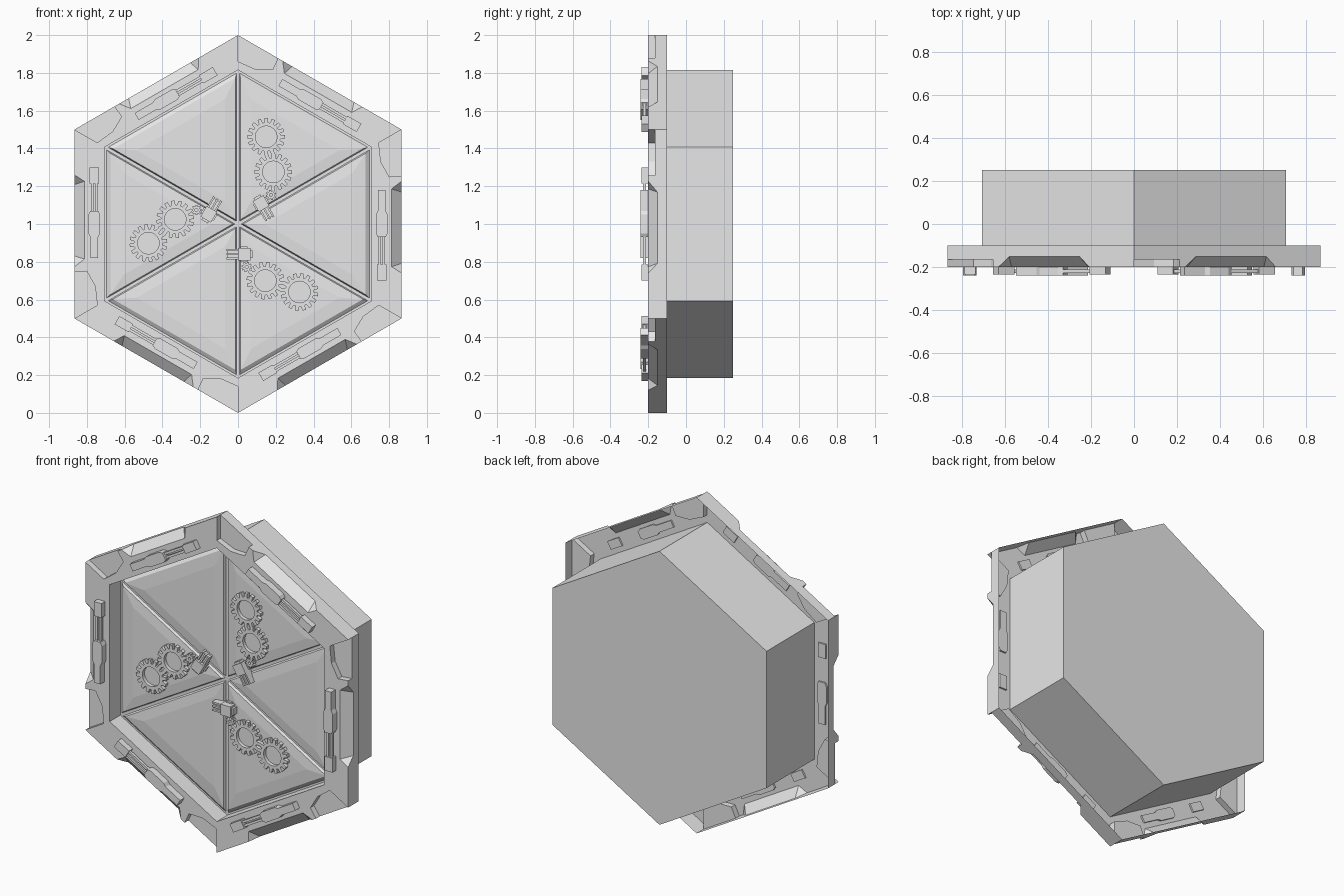
import bpy, bmesh, math
from mathutils import Matrix, Vector

if "Cube" in bpy.data.objects:
    bpy.data.objects.remove(bpy.data.objects["Cube"])

grey = bpy.data.materials.new("plain grey")
grey.use_nodes = True
grey.diffuse_color = (0.8, 0.8, 0.8, 1)
grey.node_tree.nodes["Principled BSDF"].inputs["Base Color"].default_value = (0.8, 0.8, 0.8, 1)

R_IN = 0.815            # radius of the well and the housing
APOTHEM = R_IN * math.cos(math.pi / 6)


def v3(p, h):
    """Front-plane point plus height towards the front."""
    return Vector((p[0], -h, p[1]))


def circle(r, n, start=90.0):
    a0 = math.radians(start)
    return [(r * math.cos(a0 - i * math.tau / n), r * math.sin(a0 - i * math.tau / n)) for i in range(n)]


def edge(s, t):
    """Point s along the first hexagon side from its corner, t inward."""
    c = math.cos(math.pi / 6)
    return (c * s - 0.5 * t, 1 - 0.5 * s - c * t)


def shift(pts, x, y, turn=0.0):
    c, s = math.cos(turn), math.sin(turn)
    return [(x + c * a - s * b, y + s * a + c * b) for a, b in pts]


def loft(bm, layers):
    """Skin matching loops, given as (points, height), with both ends capped."""
    loops = [[bm.verts.new(v3(p, h)) for p in pts] for pts, h in layers]
    n = len(loops[0])
    for a, b in zip(loops, loops[1:]):
        for i in range(n):
            bm.faces.new((a[i], a[(i + 1) % n], b[(i + 1) % n], b[i]))
    bm.faces.new(loops[0])
    bm.faces.new(loops[-1])


def prism(bm, pts, h0, h1):
    loft(bm, [(pts, h0), (pts, h1)])


def block(bm, s0, s1, t0, t1, h0, h1, place=lambda s, t: (s, t)):
    prism(bm, [place(s0, t0), place(s1, t0), place(s1, t1), place(s0, t1)], h0, h1)


def ring(bm, outer, inner, h0, h1):
    loops = [[bm.verts.new(v3(p, h)) for p in pts]
             for pts, h in ((outer, h0), (outer, h1), (inner, h1), (inner, h0))]
    n = len(outer)
    for a, b in zip(loops, loops[1:] + loops[:1]):
        for i in range(n):
            bm.faces.new((a[i], a[(i + 1) % n], b[(i + 1) % n], b[i]))


def to_mesh(name, bm):
    bmesh.ops.recalc_face_normals(bm, faces=bm.faces)
    mesh = bpy.data.meshes.new(name)
    bm.to_mesh(mesh)
    bm.free()
    mesh.materials.append(grey)
    return mesh


def place(name, mesh, copies=1):
    """Add copies turned evenly about the hexagon centre."""
    objs = []
    for k in range(copies):
        ob = bpy.data.objects.new(name if copies == 1 else f"{name}_{k + 1}", mesh)
        ob.location.z = 1
        ob.rotation_euler.y = k * math.tau / copies
        bpy.context.collection.objects.link(ob)
        objs.append(ob)
    return objs


# Frame: hexagonal ring with a corner step and an edge scoop on each side
bm = bmesh.new()
ring(bm, circle(1, 6), circle(R_IN, 6), 0.1, 0.2)
frame = place("frame", to_mesh("frame", bm))[0]

bm = bmesh.new()
step = [(-0.03, -0.052), (0.07, 0.121), (0.17, 0.11), (0.25, 0.066), (0.24, -0.052)]
scoop = [(0.25, -0.012, 0.212), (0.78, -0.012, 0.212), (0.335, -0.012, 0.14),
         (0.705, -0.012, 0.14), (0.31, 0.066, 0.212), (0.73, 0.066, 0.212)]
for k in range(6):
    part = bmesh.new()
    prism(part, [edge(s, t) for s, t in step], 0.165, 0.25)
    hull = [part.verts.new(v3(edge(s, t), h)) for s, t, h in scoop]
    bmesh.ops.convex_hull(part, input=hull)
    bmesh.ops.transform(part, matrix=Matrix.Rotation(k * math.pi / 3, 4, "Y"), verts=part.verts)
    piece = bpy.data.meshes.new("cut")
    part.to_mesh(piece)
    part.free()
    bm.from_mesh(piece)
    bpy.data.meshes.remove(piece)
cutter = place("frame_cutter", to_mesh("frame_cutter", bm))[0]
cutter.hide_render = True
cut = frame.modifiers.new("cuts", "BOOLEAN")
cut.operation = "DIFFERENCE"
cut.solver = "EXACT"
cut.object = cutter
bpy.context.view_layer.update()
result = bpy.data.meshes.new_from_object(frame.evaluated_get(bpy.context.evaluated_depsgraph_get()))
frame.modifiers.clear()
frame.data = result
bpy.data.objects.remove(cutter)

# The frame is a shell, open at the back
bm = bmesh.new()
bm.from_mesh(result)
back = [f for f in bm.faces if f.normal.y > 0.9 and f.calc_center_median().y > -0.101]
bmesh.ops.delete(bm, geom=back, context="FACES")
bm.to_mesh(result)
bm.free()

# Housing behind the frame
bm = bmesh.new()
prism(bm, circle(R_IN, 6), -0.25, 0.1)
place("housing", to_mesh("housing", bm))


# Six raised triangular panels with bevelled borders
def triangle(outer, spoke):
    a = APOTHEM - outer
    w = (a - 2 * spoke) * math.tan(math.pi / 6)
    return shift([(2 * spoke, 0), (a, w), (a, -w)], 0, 0, math.pi / 3)


bm = bmesh.new()
loft(bm, [(triangle(0.004, 0.006), 0.095), (triangle(0.03, 0.014), 0.115), (triangle(0.1, 0.07), 0.121)])
place("panel", to_mesh("panel", bm), 6)

# Actuators lying along the frame sides
bm = bmesh.new()
body = [(0.32, 0.021), (0.43, 0.021), (0.45, 0.031), (0.55, 0.031), (0.57, 0.021)]
outline = body + [(s, -t) for s, t in reversed(body)]
prism(bm, [edge(s, 0.105 + t) for s, t in outline], 0.19, 0.24)
block(bm, 0.715, 0.8, 0.08, 0.13, 0.19, 0.235, edge)
for t in (0.087, 0.109):
    block(bm, 0.56, 0.73, t, t + 0.014, 0.212, 0.228, edge)
place("actuator", to_mesh("actuator", bm), 6)


# Gears on every other panel
def gear_outline(root, tip, teeth):
    pts = []
    for i in range(teeth):
        for f, r in ((0.0, root), (0.3, root), (0.42, tip), (0.88, tip)):
            a = (i + f) * math.tau / teeth
            pts.append((r * math.cos(a), r * math.sin(a)))
    return pts


gears = (("outer_gear", 0.325, -0.36, 0.076, 0.1, 16, 0.057),
         ("inner_gear", 0.145, -0.3, 0.076, 0.1, 16, 0.057),
         ("pinion", 0.046, -0.228, 0.02, 0.028, 8, 0.008))
for name, x, y, root, tip, teeth, hole in gears:
    bm = bmesh.new()
    rim = gear_outline(root, tip, teeth)
    bore = [(hole * math.cos(i * math.tau / len(rim)), hole * math.sin(i * math.tau / len(rim)))
            for i in range(len(rim))]
    ring(bm, shift(rim, x, y), shift(bore, x, y), 0.11, 0.142)
    place(name, to_mesh(name, bm), 3)

# Motors: solid head, ribbed tail and mounting lugs
bm = bmesh.new()
block(bm, 0.0, 0.065, -0.192, -0.128, 0.11, 0.165)
block(bm, 0.065, 0.077, -0.18, -0.14, 0.11, 0.155)
block(bm, -0.055, 0.0, -0.178, -0.142, 0.11, 0.145)
for y in (-0.187, -0.165, -0.143):
    block(bm, -0.062, 0.0, y, y + 0.01, 0.11, 0.157)
for y in (-0.2, -0.128):
    block(bm, 0.012, 0.05, y, y + 0.008, 0.11, 0.13)
place("motor", to_mesh("motor", bm), 3)
